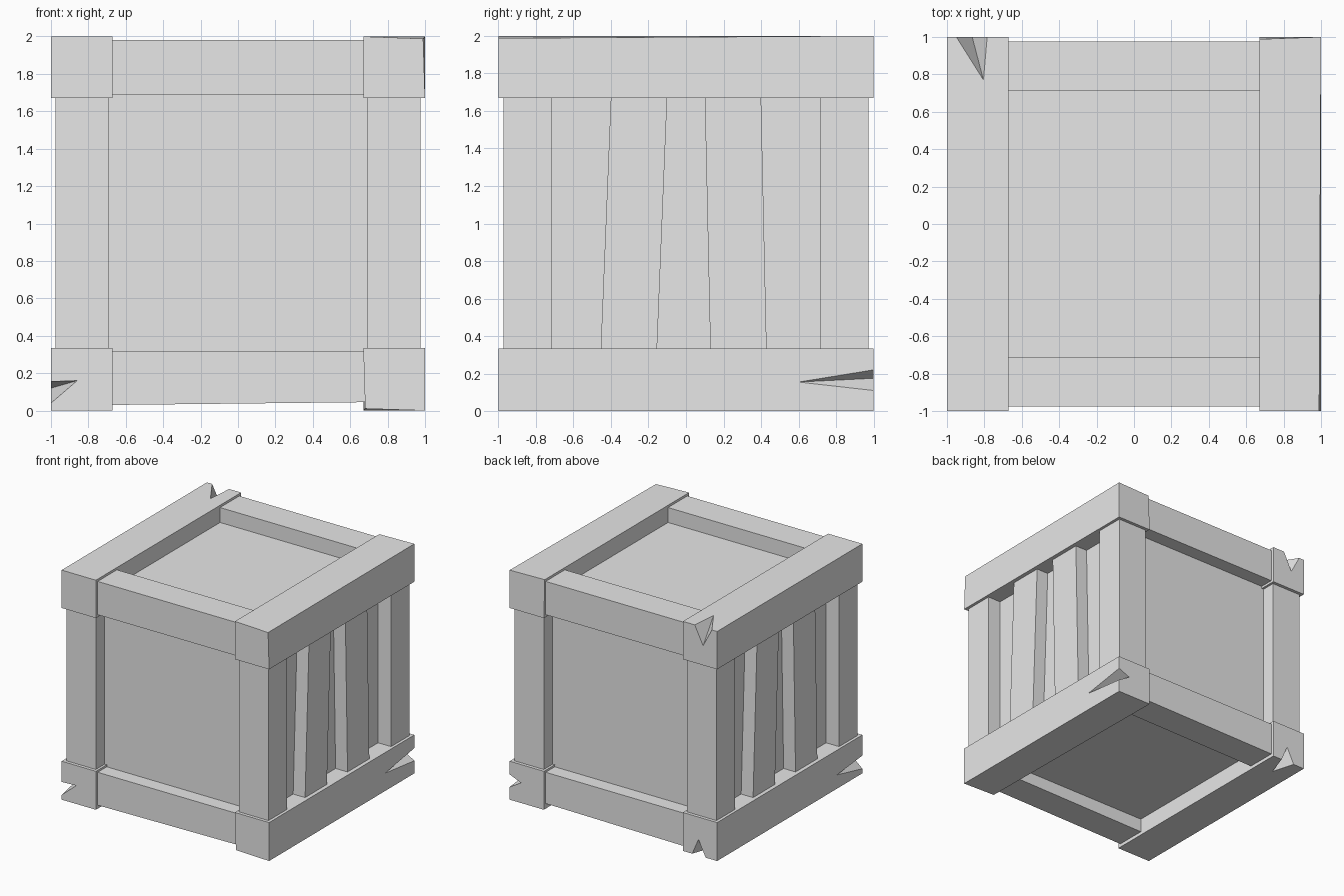
import bpy, bmesh
from mathutils import Vector

if "Cube" in bpy.data.objects:
    bpy.data.objects.remove(bpy.data.objects["Cube"], do_unlink=True)

grey = bpy.data.materials.new("plain_grey")
grey.use_nodes = True
grey.diffuse_color = (0.8, 0.8, 0.8, 1)
grey.node_tree.nodes["Principled BSDF"].inputs["Base Color"].default_value = (0.8, 0.8, 0.8, 1)


def finish(name, bm):
    bmesh.ops.recalc_face_normals(bm, faces=bm.faces)
    mesh = bpy.data.meshes.new(name)
    bm.to_mesh(mesh)
    bm.free()
    mesh.materials.append(grey)
    obj = bpy.data.objects.new(name, mesh)
    bpy.context.collection.objects.link(obj)
    return obj


def board(name, lo, hi, nudges=()):
    """Box from corner lo to corner hi; nudges shift single corners, picked by their signs."""
    bm = bmesh.new()
    bmesh.ops.create_cube(bm, size=1)
    for v in bm.verts:
        sign = tuple(1 if c > 0 else -1 for c in v.co)
        v.co = [h if s > 0 else l for s, l, h in zip(sign, lo, hi)]
        for corner, shift in nudges:
            if corner == sign:
                v.co += Vector(shift)
    return finish(name, bm)


def chip(beam, a, q, p1, p2):
    """Cut a splinter whose valley runs a-q and which opens at the edge p1-p2."""
    a, q, p1, p2 = map(Vector, (a, q, p1, p2))
    bm = bmesh.new()
    points = [a + (a - q) * 0.3, q + (q - a) * 0.3]
    points += [p + (2 * p - a - q) * 0.3 for p in (p1, p2)]
    for p in points:
        bm.verts.new(p)
    bmesh.ops.convex_hull(bm, input=bm.verts)
    cutter = finish("splinter_cutter", bm)
    cutter.hide_render = True
    cutter.hide_viewport = True
    mod = beam.modifiers.new("chip", 'BOOLEAN')
    mod.operation = 'DIFFERENCE'
    mod.solver = 'EXACT'
    mod.object = cutter


# Recessed inner box
board("inner_panels", (-0.85, -0.85, 0.15), (0.85, 0.85, 1.85))

# Long beams running front to back, slightly worn at the corners
bottom_right = board("bottom_beam_right", (-1, -1, 0), (-0.67, 1, 0.335))
bottom_left = board("bottom_beam_left", (0.67, -1, 0), (1, 1, 0.335),
                    [((-1, -1, -1), (0.01, 0, 0.01))])
top_right = board("top_beam_right", (-1, -1, 1.67), (-0.67, 1, 2))
top_left = board("top_beam_left", (0.67, -1, 1.67), (1, 1, 2),
                 [((1, -1, 1), (-0.01, 0, -0.012)), ((-1, 1, 1), (0, -0.012, 0))])

# Cross beams between them
for side, s in (("front", -1), ("back", 1)):
    y0, y1 = sorted((s * 0.71, s * 0.975))
    board("bottom_cross_beam_" + side, (-0.68, y0, 0.03), (0.68, y1, 0.317),
          [((1, -1, -1), (0, 0, 0.015)), ((1, 1, -1), (0, 0, 0.015))])
    board("top_cross_beam_" + side, (-0.68, y0, 1.69), (0.68, y1, 1.98))

# Corner posts
for sx, side in ((-1, "right"), (1, "left")):
    for sy, end in ((-1, "front"), (1, "back")):
        x0, x1 = sorted((sx * 0.69, sx * 0.975))
        y0, y1 = sorted((sy * 0.715, sy * 0.972))
        board("post_" + end + "_" + side, (x0, y0, 0.32), (x1, y1, 1.68))

# Leaning slats on both sides, turned half round for the far side
for s, side in ((1, "left"), (-1, "right")):
    for i, (start, lean) in enumerate(((-0.455, 0.055), (0.13, -0.03))):
        x0, x1 = sorted((s * 0.84, s * 0.965))
        y0, y1 = sorted((s * start, s * (start + 0.3)))
        nudges = [((a, b, 1), (0, s * lean, 0)) for a in (-1, 1) for b in (-1, 1)]
        board(f"slat_{side}_{i + 1}", (x0, y0, 0.32), (x1, y1, 1.68), nudges)

# Splintered beam ends
chip(top_right, (-0.805, 0.77, 2), (-0.865, 1, 1.84), (-0.95, 1, 2), (-0.785, 1, 2))
chip(bottom_left, (1, 0.6, 0.155), (0.89, 1, 0.175), (1, 1, 0.11), (1, 1, 0.22))
chip(bottom_right, (-0.86, -1, 0.16), (-1, -0.65, 0.12), (-1, -1, 0.155), (-1, -1, 0.04))
chip(bottom_right, (-0.82, 1, 0.14), (-0.83, 0.8, 0), (-0.89, 1, 0), (-0.76, 1, 0))
